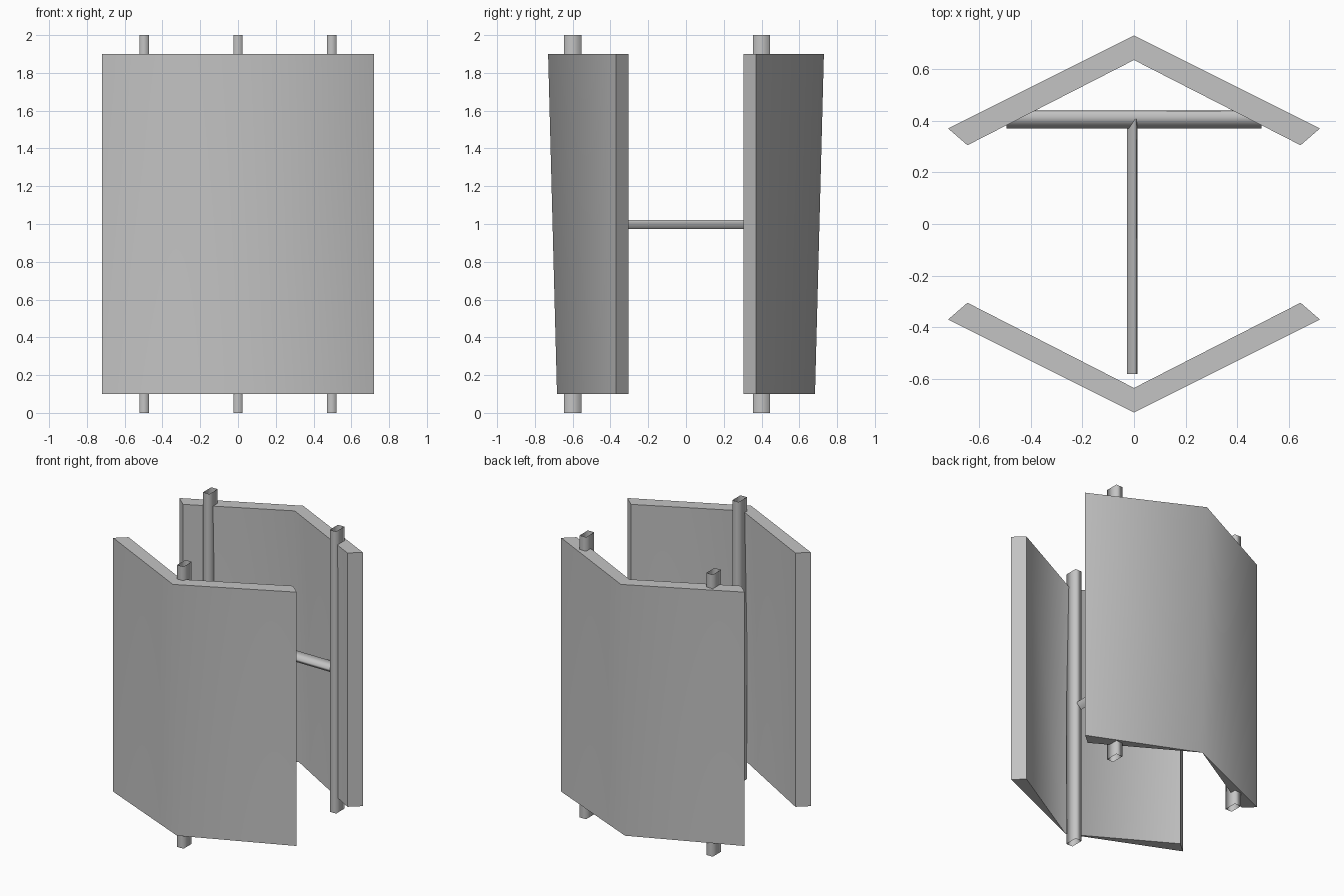
import bpy, bmesh, math
from mathutils import Matrix, Vector

cube = bpy.data.objects.get("Cube")
if cube:
    bpy.data.objects.remove(cube, do_unlink=True)

grey = bpy.data.materials.new("plain_grey")
grey.use_nodes = True
colour = (0.55, 0.55, 0.55, 1)
grey.diffuse_color = colour
grey.node_tree.nodes["Principled BSDF"].inputs["Base Color"].default_value = colour


def add_object(name, verts, faces, smooth_angle, spin=0):
    """Make a mesh object with consistent normals and angle-based smoothing."""
    bm = bmesh.new()
    points = [bm.verts.new(v) for v in verts]
    for face in faces:
        bm.faces.new([points[i] for i in face])
    bmesh.ops.recalc_face_normals(bm, faces=bm.faces)
    bm.transform(Matrix.Rotation(spin, 4, "Z"))
    mesh = bpy.data.meshes.new(name)
    bm.to_mesh(mesh)
    bm.free()
    mesh.materials.append(grey)
    obj = bpy.data.objects.new(name, mesh)
    bpy.context.collection.objects.link(obj)
    bpy.ops.object.select_all(action="DESELECT")
    obj.select_set(True)
    bpy.context.view_layer.objects.active = obj
    bpy.ops.object.shade_smooth_by_angle(angle=math.radians(smooth_angle))
    return obj


def tube(name, section, start, direction):
    """Sweep a four-cornered section into an open-ended tube."""
    ring = [Vector(p) + Vector(start) for p in section]
    verts = ring + [p + Vector(direction) for p in ring]
    faces = [(i, (i + 1) % 4, (i + 1) % 4 + 4, i + 4) for i in range(4)]
    return add_object(name, verts, faces, 100)


# Bent panels: full thickness on top, pinched to one point at the ridge's foot
def panel(name, spin):
    top = [(-0.72, -0.37), (0, -0.73), (0.72, -0.37),
           (0.645, -0.305), (0, -0.635), (-0.645, -0.305)]
    foot = [top[0], (0, -0.683), top[2], top[3], top[5]]
    verts = [(x, y, 1.9) for x, y in top] + [(x, y, 0.1) for x, y in foot]
    faces = [
        (0, 1, 4, 5), (1, 2, 3, 4),        # top
        (7, 8, 9), (6, 7, 10),             # tapering bottom
        (0, 1, 7), (0, 7, 6),              # outer right wing
        (1, 2, 7), (2, 8, 7),              # outer left wing
        (2, 3, 9, 8), (0, 5, 10, 6),       # ends
        (3, 4, 7), (3, 7, 9),              # inner left wing
        (4, 5, 7), (5, 10, 7),             # inner right wing
    ]
    return add_object(name, verts, faces, 60, spin)


panel("front_panel", 0)
panel("back_panel", math.pi)

# Upright posts
post_section = [(-0.025, -0.046, 0), (0.025, -0.046, 0),
                (0.025, 0.046, 0), (-0.025, 0.046, 0)]
for name, x, y in (("front_post", 0, -0.6),
                   ("back_left_post", 0.497, 0.4),
                   ("back_right_post", -0.497, 0.4)):
    tube(name, post_section, (x, y, 0), (0, 0, 2))

# Slightly tilted connecting bars
cross_section = [(0, -0.035, 0.004), (0, 0.027, 0.03),
                 (0, 0.036, 0.012), (0, -0.026, -0.022)]
tube("cross_bar", cross_section, (-0.493, 0.404, 1), (0.986, 0, 0))
long_section = [(-0.02, 0, 0.002), (0.015, 0, 0.024),
                (0.02, 0, 0.01), (-0.015, 0, -0.024)]
tube("long_bar", long_section, (-0.007, -0.58, 0.998), (0, 0.99, 0))
